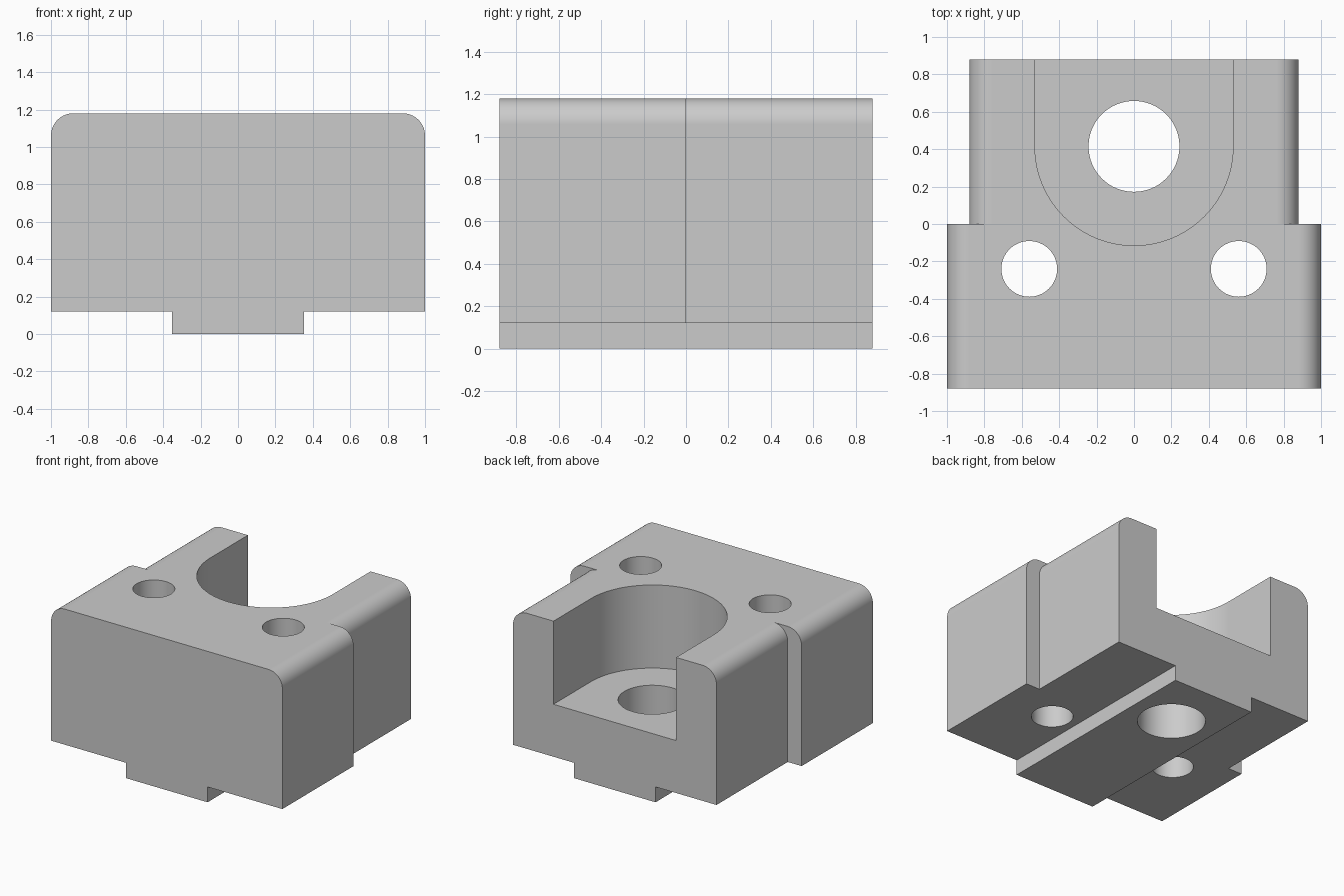
import bpy
import bmesh
import math

cube = bpy.data.objects.get("Cube")
if cube:
    bpy.data.objects.remove(cube, do_unlink=True)

TOP, BASE, DEPTH = 1.18, 0.12, 0.88
FLOOR, POCKET_R, BORE_Y = 0.53, 0.53, 0.415

grey = bpy.data.materials.new("plain grey")
grey.use_nodes = True
colour = (0.6, 0.6, 0.6, 1)
grey.diffuse_color = colour
grey.node_tree.nodes["Principled BSDF"].inputs["Base Color"].default_value = colour


def arc(cx, cy, r, start, end, steps):
    angles = [math.radians(start + (end - start) * i / steps) for i in range(steps + 1)]
    return [(cx + r * math.cos(a), cy + r * math.sin(a)) for a in angles]


def prism(name, outline, axis, low, high):
    """Extrude a closed outline along y (outline in xz) or z (outline in xy)."""
    def place(u, v, w):
        return (u, w, v) if axis == "y" else (u, v, w)
    bm = bmesh.new()
    face = bm.faces.new([bm.verts.new(place(u, v, low)) for u, v in outline])
    moved = bmesh.ops.extrude_face_region(bm, geom=[face])["geom"]
    bmesh.ops.translate(bm, vec=place(0, 0, high - low),
                        verts=[g for g in moved if isinstance(g, bmesh.types.BMVert)])
    bmesh.ops.recalc_face_normals(bm, faces=bm.faces)
    mesh = bpy.data.meshes.new(name)
    bm.to_mesh(mesh)
    bm.free()
    mesh.materials.append(grey)
    obj = bpy.data.objects.new(name, mesh)
    bpy.context.collection.objects.link(obj)
    return obj


def combine(target, other, operation):
    mod = target.modifiers.new(operation.title(), "BOOLEAN")
    mod.object, mod.operation, mod.solver = other, operation, "EXACT"
    bpy.context.view_layer.objects.active = target
    bpy.ops.object.modifier_apply(modifier=mod.name)
    bpy.data.objects.remove(other, do_unlink=True)


def block_outline(half, r=0.12):
    """Rectangle with rounded top corners."""
    return ([(-half, BASE), (half, BASE)]
            + arc(half - r, TOP - r, r, 0, 90, 14)
            + arc(r - half, TOP - r, r, 90, 180, 14))


# Wide front block, narrower rear block and the key along the underside
body = prism("bracket_body", block_outline(1.0), "y", -DEPTH, 0)
rear = prism("rear_block", block_outline(0.88), "y", 0, DEPTH)
combine(body, rear, "UNION")
key_half = 0.353
key = prism("bottom_key", [(-key_half, 0), (key_half, 0), (key_half, BASE), (-key_half, BASE)],
            "y", -DEPTH, DEPTH)
combine(body, key, "UNION")

# U-shaped pocket open to the back
pocket = [(POCKET_R, 1), (-POCKET_R, 1)] + arc(0, BORE_Y, POCKET_R, 180, 360, 48)
combine(body, prism("pocket_cutter", pocket, "z", FLOOR, 1.5), "DIFFERENCE")

# Central bore and the two bolt holes
for x, y, r in [(0, BORE_Y, 0.243), (-0.56, -0.24, 0.149), (0.56, -0.24, 0.149)]:
    circle = arc(x, y, r, 0, 360, 64)[:-1]
    combine(body, prism("hole_cutter", circle, "z", -0.5, 1.5), "DIFFERENCE")

# Smooth rounds with crisp edges
bpy.ops.object.select_all(action="DESELECT")
body.select_set(True)
bpy.context.view_layer.objects.active = body
bpy.ops.object.shade_smooth_by_angle(angle=math.radians(30))
weighted = body.modifiers.new("Weighted Normals", "WEIGHTED_NORMAL")
weighted.keep_sharp = True
